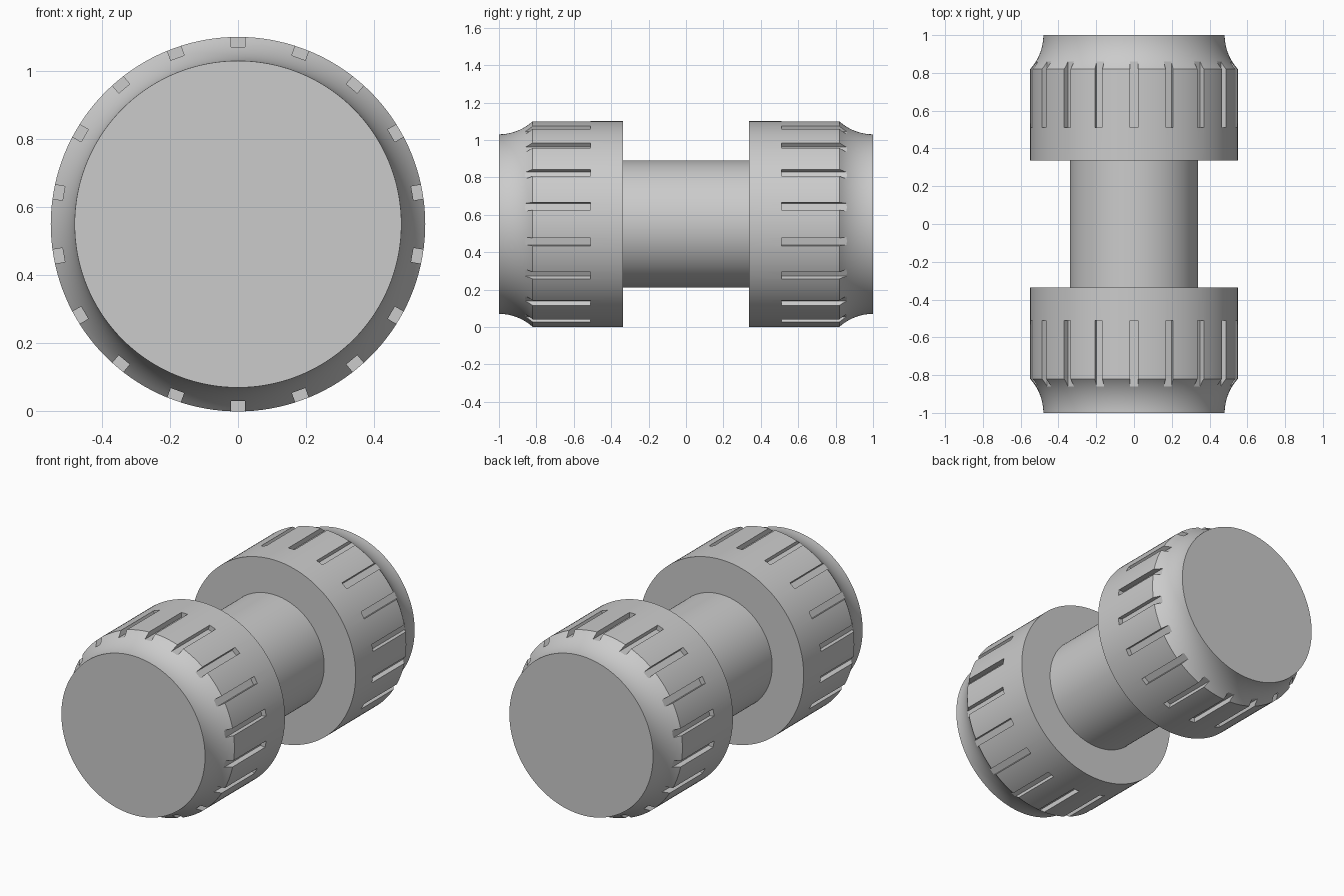
import bpy, bmesh, math
from mathutils import Matrix, Vector

if "Cube" in bpy.data.objects:
    bpy.data.objects.remove(bpy.data.objects["Cube"])

AXIS_Z = 0.55
SEG = 144
SLOTS = 18


def make_object(name, bm):
    bmesh.ops.recalc_face_normals(bm, faces=bm.faces)
    mesh = bpy.data.meshes.new(name)
    bm.to_mesh(mesh)
    bm.free()
    obj = bpy.data.objects.new(name, mesh)
    bpy.context.collection.objects.link(obj)
    return obj


def lathe(name, profile):
    """Revolve (y, radius) points around the lengthwise axis, capped at both ends."""
    bm = bmesh.new()
    rings = []
    for y, r in profile:
        rings.append([bm.verts.new((r * math.cos(a), y, AXIS_Z + r * math.sin(a)))
                      for a in (2 * math.pi * i / SEG for i in range(SEG))])
    for a, b in zip(rings, rings[1:]):
        for i in range(SEG):
            j = (i + 1) % SEG
            bm.faces.new((a[i], a[j], b[j], b[i]))
    bm.faces.new(rings[0])
    bm.faces.new(rings[-1])
    return make_object(name, bm)


# Half profile: handle, weight shoulder, straight rim, concave flare to the end face
R = 0.266
half = [(0.337, 0.34), (0.337, 0.55)]
start = math.asin(0.18 / R)
for k in range(13):
    t = start * (1 - k / 12)
    half.append((1 - R * math.sin(t), 0.48 + R - R * math.cos(t)))
dumbbell = lathe("dumbbell", [(-y, r) for y, r in reversed(half)] + half)

# Grip slots around both weights
bm = bmesh.new()
for side in (-1, 1):
    for i in range(SLOTS):
        m = (Matrix.Translation((0, 0, AXIS_Z))
             @ Matrix.Rotation(2 * math.pi * i / SLOTS, 4, 'Y')
             @ Matrix.Translation((0, side * 0.71, 0.57))
             @ Matrix.Diagonal((0.042, 0.40, 0.10, 1)))
        bmesh.ops.create_cube(bm, size=1, matrix=m)
cutter = make_object("slot_cutter", bm)
cutter.hide_render = True

mod = dumbbell.modifiers.new("slots", 'BOOLEAN')
mod.operation = 'DIFFERENCE'
mod.solver = 'EXACT'
mod.object = cutter
bpy.context.view_layer.objects.active = dumbbell
dumbbell.select_set(True)
bpy.ops.object.modifier_apply(modifier=mod.name)
bpy.data.objects.remove(cutter)
bpy.ops.object.shade_smooth_by_angle(angle=math.radians(25))
